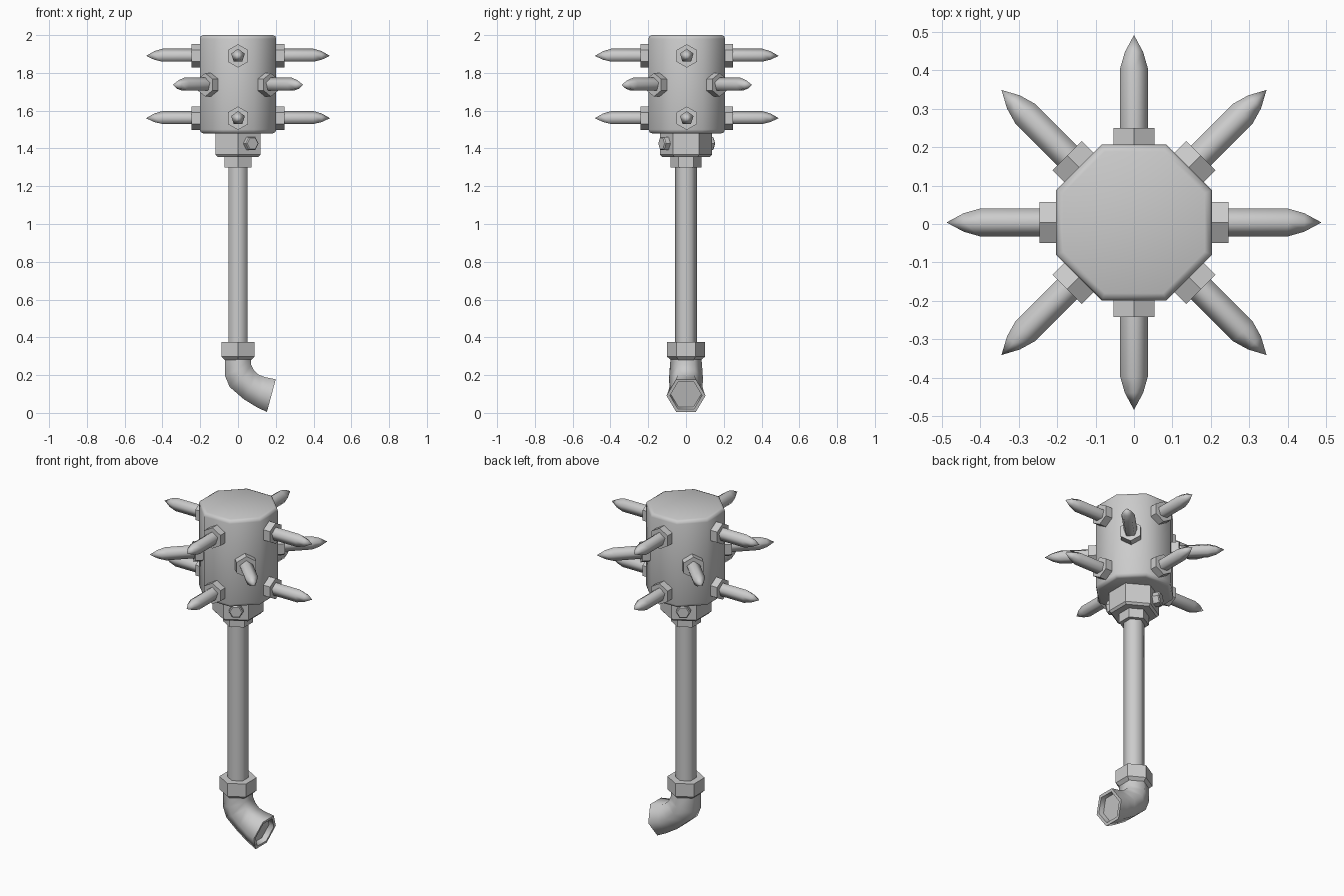
import bpy, bmesh
from math import pi, sin, cos, radians
from mathutils import Matrix, Vector

if "Cube" in bpy.data.objects:
    bpy.data.objects.remove(bpy.data.objects["Cube"])

steel = bpy.data.materials.new("grey steel")
steel.use_nodes = True
GREY = (0.6, 0.6, 0.6, 1)
steel.diffuse_color = GREY
steel.node_tree.nodes["Principled BSDF"].inputs["Base Color"].default_value = GREY


def loft(name, rings, smooth, matrix=Matrix()):
    """Skin a list of vertex rings, cap both ends; a one-point ring is a tip."""
    bm = bmesh.new()
    loops = [[bm.verts.new(matrix @ Vector(p)) for p in ring] for ring in rings]
    for a, b in zip(loops, loops[1:]):
        n = len(a)
        for i in range(n):
            j = (i + 1) % n
            bm.faces.new([a[i], a[j], b[0]] if len(b) == 1 else [a[i], a[j], b[j], b[i]])
    bm.faces.new(loops[0][::-1])
    if len(loops[-1]) > 1:
        bm.faces.new(loops[-1])
    bmesh.ops.recalc_face_normals(bm, faces=bm.faces)
    mesh = bpy.data.meshes.new(name)
    bm.to_mesh(mesh)
    bm.free()
    mesh.materials.append(steel)
    obj = bpy.data.objects.new(name, mesh)
    bpy.context.collection.objects.link(obj)
    bpy.ops.object.select_all(action='DESELECT')
    obj.select_set(True)
    bpy.context.view_layer.objects.active = obj
    bpy.ops.object.shade_smooth_by_angle(angle=radians(smooth))
    return obj


def prism(name, profile, sides, phase, smooth, matrix=Matrix()):
    """Turn a (radius, height) profile into a faceted solid."""
    rings = []
    for r, h in profile:
        angles = [phase + 2 * pi * i / sides for i in range(sides if r else 1)]
        rings.append([(r * cos(a), r * sin(a), h) for a in angles])
    return loft(name, rings, smooth, matrix)


def outward(degrees, z):
    """Place a part's own axis pointing away from the pole."""
    return (Matrix.Translation((0, 0.004, z)) @ Matrix.Rotation(radians(degrees), 4, 'Z')
            @ Matrix.Rotation(pi / 2, 4, 'Y'))


# Octagonal head with softened rims
R = 0.219
prism("head", [(R - 0.02, 1.48), (R - 0.005, 1.486), (R, 1.50),
               (R, 1.98), (R - 0.005, 1.994), (R - 0.02, 2.0)], 8, pi / 8, 50,
      Matrix.Translation((0, 0.004, 0)))

# Spikes in hexagonal sockets: two crosses and a diagonal ring between them
for z, start in ((1.89, 0), (1.737, 45), (1.56, 0)):
    for k in range(4):
        place = outward(start + 90 * k, z)
        prism("spike_socket", [(0.062, 0.18), (0.062, 0.246)], 6, 0, 30, place)
        prism("spike", [(0.038, 0.22), (0.038, 0.40), (0.025, 0.443), (0, 0.487)],
              5, pi, 75, place)

# Collar under the head, with two bolts
prism("collar", [(0.125, 1.355), (0.137, 1.367), (0.137, 1.49)], 6, pi / 2, 30)
for angle in (-60, 120):
    prism("collar_bolt", [(0.039, 0.10), (0.039, 0.149), (0.033, 0.155)],
          6, pi / 2, 30, outward(angle, 1.426))
prism("collar_ring", [(0.081, 1.30), (0.081, 1.36)], 6, pi / 2, 30)

# Pole
prism("pole", [(0.058, 0.30), (0.058, 1.32)], 6, pi / 2, 62)

# Elbow fitting: collar on the pole, then a bend flaring to an open mouth
prism("elbow_collar", [(0.08, 0.28), (0.101, 0.298), (0.101, 0.375)], 6, pi / 2, 30)


def hex_ring(outer, inner, scale=1.0, depth=0.0):
    """Hexagon across the bend, from its outer to its inner side."""
    a, b = (Vector((p[0], 0, p[1])) for p in (outer, inner))
    half = (b - a) / 2
    axis = half.normalized().cross(Vector((0, 1, 0)))
    r = half.length / cos(pi / 6) * scale
    middle = (a + b) / 2 + axis * depth
    return [middle + half.normalized() * r * sin(k * pi / 3)
            + Vector((0, r * cos(k * pi / 3), 0)) for k in range(6)]


bend = [((-0.07, 0.30), (0.07, 0.30)), ((-0.07, 0.20), (0.07, 0.255)),
        ((-0.045, 0.138), (0.083, 0.227)), ((0.03, 0.073), (0.108, 0.203)),
        ((0.10, 0.03), (0.14, 0.19)), ((0.153, 0.005), (0.2, 0.178))]
mouth = bend[-1]
inward = 0.03
axis_x = Vector((mouth[1][0] - mouth[0][0], 0, mouth[1][1] - mouth[0][1])).cross(Vector((0, 1, 0))).x
sign = -1 if axis_x > 0 else 1
loft("elbow", [hex_ring(*s) for s in bend]
     + [hex_ring(*mouth, 0.82), hex_ring(*mouth, 0.78, sign * inward)], 62)
